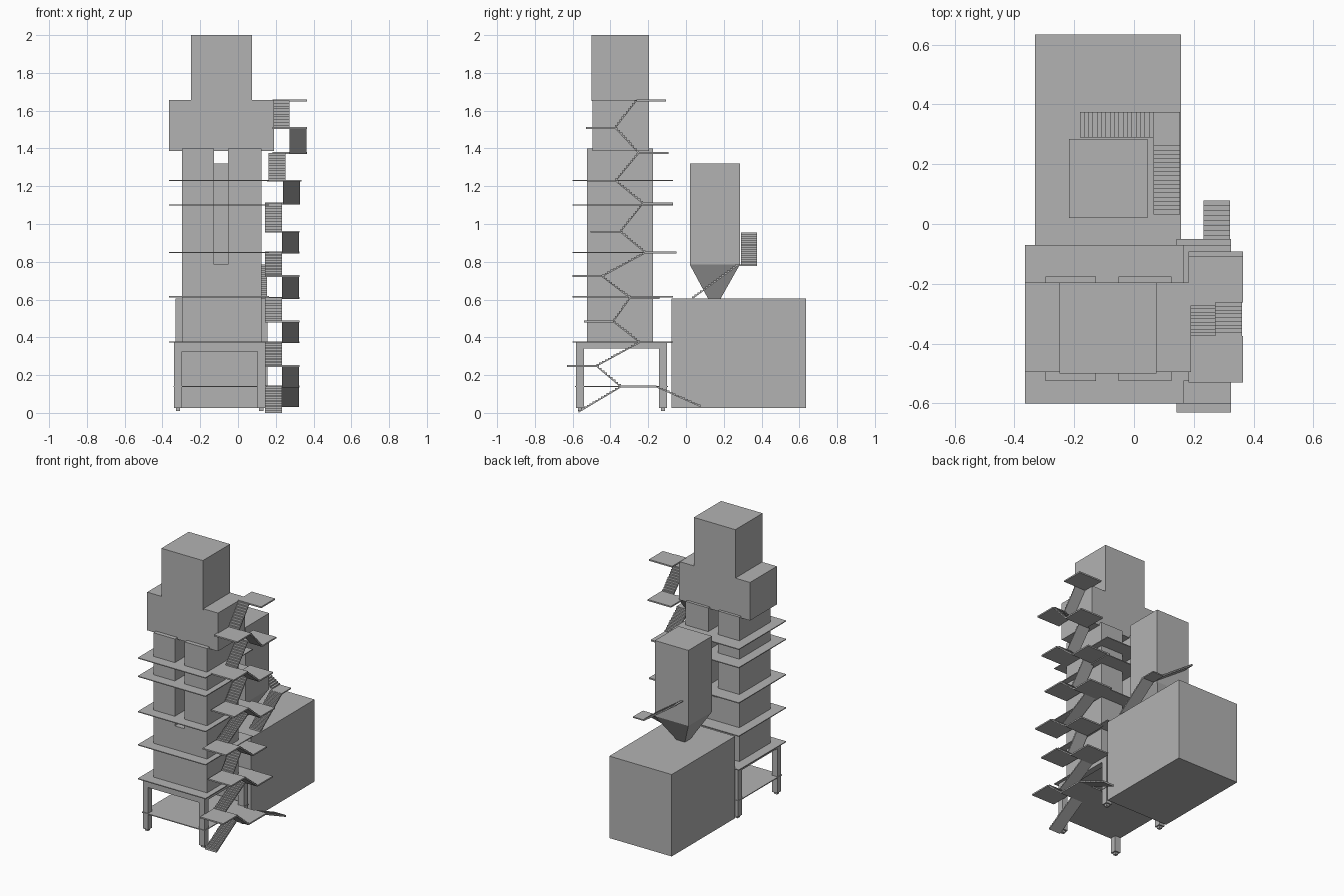
import bpy, bmesh
from math import hypot

if "Cube" in bpy.data.objects:
    bpy.data.objects.remove(bpy.data.objects["Cube"], do_unlink=True)

grey = bpy.data.materials.new("plain_grey")
grey.use_nodes = True
grey.diffuse_color = (0.45, 0.45, 0.45, 1)
grey.node_tree.nodes["Principled BSDF"].inputs["Base Color"].default_value = (0.45, 0.45, 0.45, 1)


def finish(name, bm):
    bmesh.ops.recalc_face_normals(bm, faces=bm.faces)
    mesh = bpy.data.meshes.new(name)
    bm.to_mesh(mesh)
    bm.free()
    mesh.materials.append(grey)
    obj = bpy.data.objects.new(name, mesh)
    bpy.context.collection.objects.link(obj)
    return obj


def box(name, x, y, z):
    """Box from (min, max) pairs on each axis."""
    bm = bmesh.new()
    bmesh.ops.create_cube(bm, size=1)
    for v in bm.verts:
        v.co = [r[0] if c < 0 else r[1] for c, r in zip(v.co, (x, y, z))]
    return finish(name, bm)


def flight(name, side, start, end, along="y"):
    """Stepped flight from start to end (position, height), spanning side."""
    (p0, z0), (p1, z1) = start, end
    n = round(hypot(p1 - p0, z1 - z0) / 0.018)
    run, rise = (p1 - p0) / n, (z1 - z0) / n
    profile = [(p0, z0)]
    for i in range(n):
        profile.append((p0 + i * run, z0 + (i + 1) * rise))
        profile.append((p0 + (i + 1) * run, z0 + (i + 1) * rise))
    profile += [(p1, z1 - 0.006), (p0, z0 - 0.006)]
    bm = bmesh.new()
    rings = []
    for s in side:
        rings.append([bm.verts.new((s, p, z) if along == "y" else (p, s, z))
                      for p, z in profile])
    a, b = rings
    bm.faces.new(a)
    bm.faces.new(b)
    for i in range(len(a)):
        j = (i + 1) % len(a)
        bm.faces.new((a[i], a[j], b[j], b[i]))
    return finish(name, bm)


# Main tower: lower body, twin columns, wide head and cap
tower_y = (-0.525, -0.175)
box("tower_body", (-0.296, 0.125), tower_y, (0.375, 0.785))
box("right_column", (-0.296, -0.127), tower_y, (0.785, 1.4))
box("left_column", (-0.052, 0.125), tower_y, (0.785, 1.4))
box("tower_head", (-0.365, 0.19), (-0.495, -0.195), (1.387, 1.657))
box("tower_cap", (-0.25, 0.075), (-0.5, -0.195), (1.65, 2))

# Thin walkways around the tower
for i, z in enumerate((0.375, 0.615, 0.85, 1.1, 1.23)):
    box(f"walkway_{i + 1}", (-0.365, 0.165), (-0.6, -0.07), (z - 0.003, z + 0.003))

# Supporting frame: legs, feet, beams and low floor
leg_x = ((-0.338, -0.296), (0.102, 0.146))
leg_y = ((-0.582, -0.54), (-0.143, -0.1))
for lx, sx in zip(leg_x, ("right", "left")):
    for ly, sy in zip(leg_y, ("front", "back")):
        box(f"{sy}_{sx}_leg", lx, ly, (0.025, 0.373))
        box(f"{sy}_{sx}_foot", (lx[0] + 0.01, lx[1] - 0.01),
            (ly[0] + 0.01, ly[1] - 0.01), (0.01, 0.025))
    box(f"{sx}_beam", lx, (-0.54, -0.143), (0.342, 0.373))
for ly, sy in zip(leg_y, ("front", "back")):
    box(f"{sy}_beam", (-0.296, 0.102), ly, (0.325, 0.373))
box("low_floor", (-0.342, 0.15), (-0.587, -0.096), (0.136, 0.142))

# Storage bin and hopper behind the tower
box("storage_bin", (-0.332, 0.157), (-0.076, 0.634), (0.025, 0.605))
box("hopper", (-0.218, 0.045), (0.02, 0.285), (0.785, 1.32))
funnel = box("hopper_funnel", (-0.218, 0.045), (0.02, 0.285), (0.605, 0.785))
for v in funnel.data.vertices:
    if v.co.z < 0.7:
        v.co.x = -0.087 + (v.co.x + 0.087) * 0.25
        v.co.y = 0.15 + (v.co.y - 0.1525) * 0.25

# Hopper stairs
flight("hopper_lower_flight", (0.066, 0.154), (0.032, 0.607), (0.275, 0.785))
box("hopper_landing", (0.066, 0.154), (0.27, 0.375), (0.778, 0.786))
flight("hopper_upper_flight", (0.29, 0.375), (0.066, 0.785), (-0.18, 0.955), "x")

# Stair tower: landings as (height, front y, back y, x shift)
landings = [
    (0.14, -0.345, -0.155, 0), (0.25, -0.63, -0.475, 0),
    (0.375, -0.245, -0.075, 0), (0.485, -0.54, -0.385, 0),
    (0.61, -0.295, -0.14, 0), (0.725, -0.6, -0.445, 0),
    (0.85, -0.215, -0.05, 0), (0.96, -0.505, -0.347, 0),
    (1.11, -0.227, -0.07, 0), (1.23, -0.525, -0.372, 0.01),
    (1.377, -0.25, -0.092, 0.04), (1.51, -0.53, -0.375, 0.04),
    (1.655, -0.262, -0.107, 0.04)]
inner, outer = (0.142, 0.232), (0.232, 0.322)
flight("entry_flight", inner, (-0.57, 0.006), (-0.345, 0.14))
flight("rear_entry_flight", outer, (0.078, 0.036), (-0.155, 0.14))
for i, (z, front, back, shift) in enumerate(landings):
    box(f"landing_{i + 1}", (0.143 + shift, 0.325 + shift), (front, back),
        (z - 0.006, z + 0.004))
    if i + 1 < len(landings):
        top_z, top_front, top_back, top_shift = landings[i + 1]
        rising_back = i % 2 == 1
        lane = inner if rising_back else outer
        off = 0.02 if i == 9 else (shift + top_shift) / 2
        start = back if rising_back else front
        end = top_front if rising_back else top_back
        flight(f"flight_{i + 1}", (lane[0] + off, lane[1] + off), (start, z), (end, top_z))
